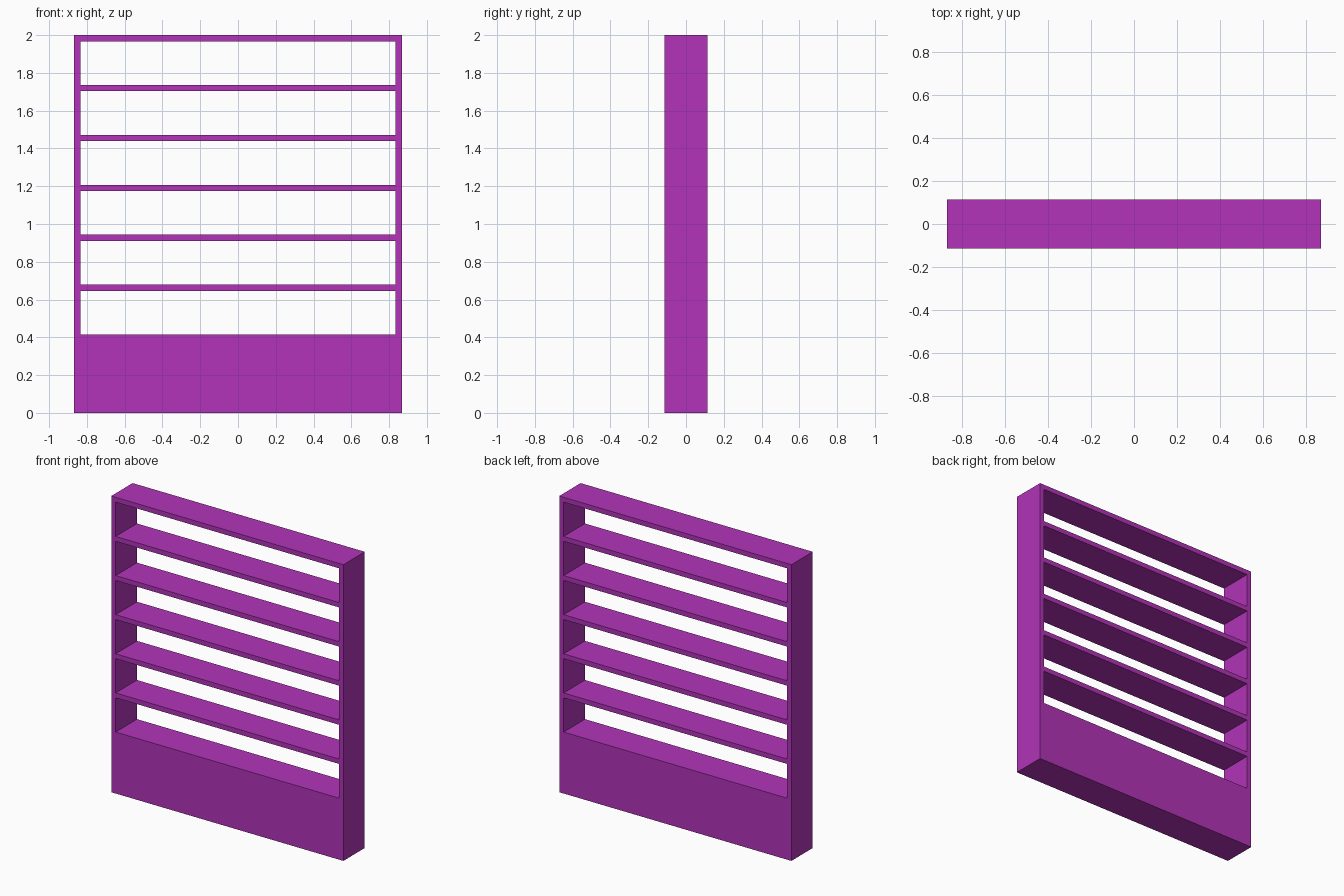
import bpy, bmesh

if "Cube" in bpy.data.objects:
    bpy.data.objects.remove(bpy.data.objects["Cube"])

HALF_W, HALF_D, HEIGHT = 0.867, 0.114, 2.0
BOARD = 0.033          # side, shelf and top thickness
BASE = 0.415           # top of the solid plinth
BAYS = 6
PITCH = (HEIGHT - BASE) / BAYS

# One flat colour
mat = bpy.data.materials.new("magenta")
mat.diffuse_color = (0.445, 0.034, 0.479, 1.0)
mat.use_nodes = True
mat.node_tree.nodes["Principled BSDF"].inputs["Base Color"].default_value = mat.diffuse_color

# Grid lines of the front elevation: side boards, and plinth / bay / shelf levels
xs = [-HALF_W, -HALF_W + BOARD, HALF_W - BOARD, HALF_W]
zs = [0.0, BASE]
for i in range(1, BAYS + 1):
    zs += [BASE + i * PITCH - BOARD, BASE + i * PITCH]

# Filled cells of the grid; the middle cell of every bay stays open
bm = bmesh.new()
grid = [[bm.verts.new((x, -HALF_D, z)) for x in xs] for z in zs]
for r in range(len(zs) - 1):
    for c in range(3):
        if c == 1 and r % 2 == 1:
            continue
        bm.faces.new((grid[r][c], grid[r][c + 1], grid[r + 1][c + 1], grid[r + 1][c]))

# Extrude the elevation back to the full depth
ext = bmesh.ops.extrude_face_region(bm, geom=bm.faces[:], use_keep_orig=True)
back = [v for v in ext["geom"] if isinstance(v, bmesh.types.BMVert)]
bmesh.ops.translate(bm, verts=back, vec=(0, 2 * HALF_D, 0))
bmesh.ops.recalc_face_normals(bm, faces=bm.faces[:])

mesh = bpy.data.meshes.new("shelf_unit")
bm.to_mesh(mesh)
bm.free()
mesh.materials.append(mat)
bpy.context.collection.objects.link(bpy.data.objects.new("shelf_unit", mesh))
